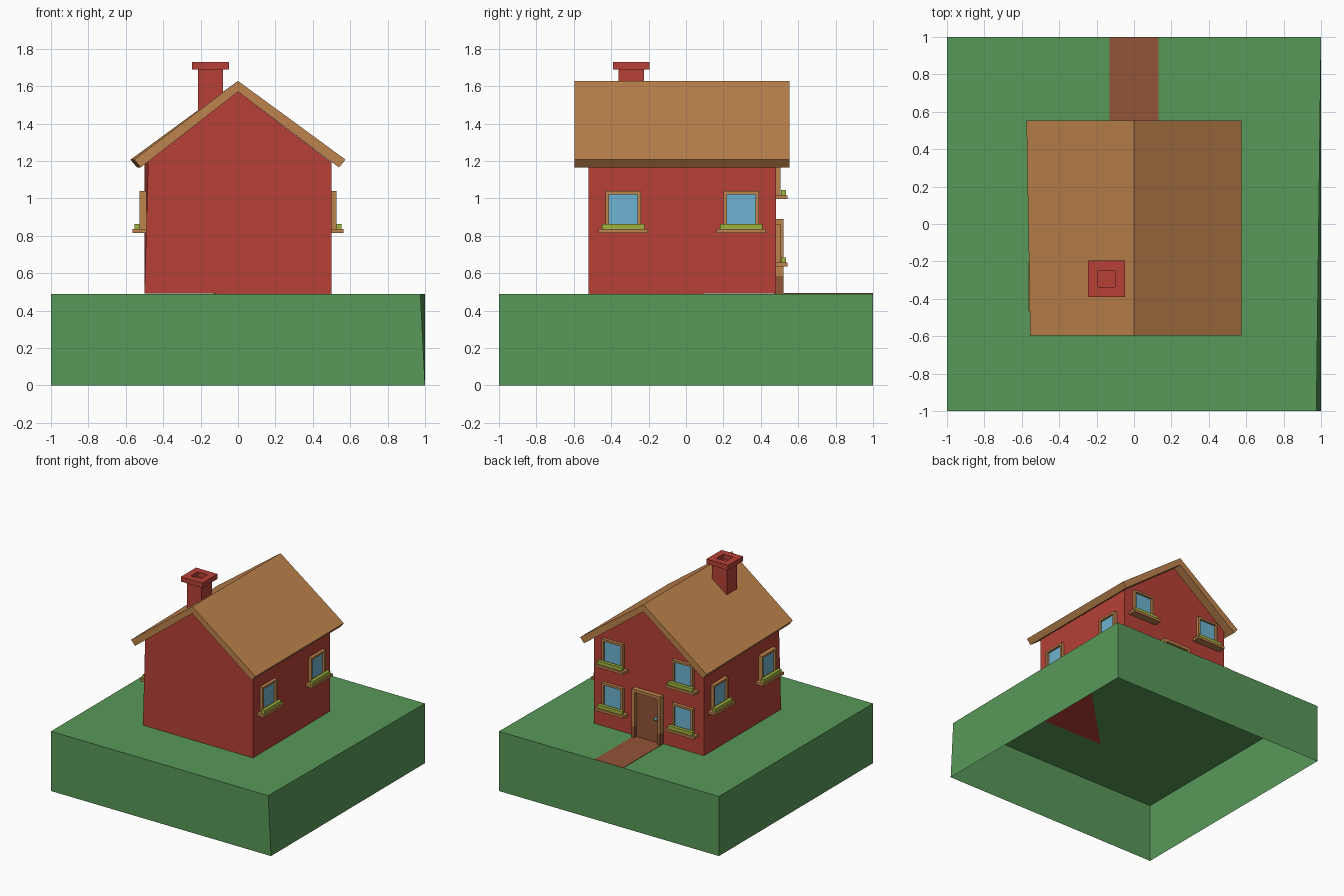
import bpy, bmesh, math
from mathutils import Matrix, Vector

if "Cube" in bpy.data.objects:
    bpy.data.objects.remove(bpy.data.objects["Cube"])


def material(name, r, g, b):
    lin = [((c / 255 + 0.055) / 1.055) ** 2.4 for c in (r, g, b)]
    m = bpy.data.materials.new(name)
    m.diffuse_color = (*lin, 1)
    m.use_nodes = True
    m.node_tree.nodes["Principled BSDF"].inputs["Base Color"].default_value = m.diffuse_color
    return m


GREEN = material("grass green", 88, 152, 88)
RED = material("brick red", 183, 64, 55)
TAN = material("tan wood", 189, 131, 76)
BROWN = material("dark brown", 146, 83, 55)
BLUE = material("glass blue", 109, 179, 209)
LIME = material("plant green", 160, 180, 62)


def finish(name, bm, mat, matrix=Matrix()):
    bmesh.ops.recalc_face_normals(bm, faces=bm.faces)
    mesh = bpy.data.meshes.new(name)
    bm.to_mesh(mesh)
    bm.free()
    mesh.materials.append(mat)
    ob = bpy.data.objects.new(name, mesh)
    ob.matrix_world = matrix
    bpy.context.collection.objects.link(ob)
    return ob


def boxes(name, mat, *spans, matrix=Matrix()):
    """One object from boxes given as (x0, x1, y0, y1, z0, z1)."""
    bm = bmesh.new()
    for x0, x1, y0, y1, z0, z1 in spans:
        m = Matrix.Translation(((x0 + x1) / 2, (y0 + y1) / 2, (z0 + z1) / 2))
        m = m @ Matrix.Diagonal((x1 - x0, y1 - y0, z1 - z0, 1))
        bmesh.ops.create_cube(bm, size=1, matrix=m)
    return finish(name, bm, mat, matrix)


def extrude_y(name, mat, profile, y0, y1):
    """Closed prism from an (x, z) profile."""
    bm = bmesh.new()
    a = [bm.verts.new((x, y0, z)) for x, z in profile]
    b = [bm.verts.new((x, y1, z)) for x, z in profile]
    bm.faces.new(a)
    bm.faces.new(b[::-1])
    for i in range(len(a)):
        j = (i + 1) % len(a)
        bm.faces.new((a[i], b[i], b[j], a[j]))
    return finish(name, bm, mat)


def nudge(ob, near, offset):
    for v in ob.data.vertices:
        if (v.co - Vector(near)).length < 0.08:
            v.co += Vector(offset)


# Ground block, hollow and open underneath, one top corner pulled in
G = 0.49
ground = boxes("ground", GREEN, (-1, 1, -1, 1, 0, G))
bm = bmesh.new()
bm.from_mesh(ground.data)
bm.normal_update()
bmesh.ops.delete(bm, geom=[f for f in bm.faces if f.normal.z < -0.9], context='FACES')
bm.to_mesh(ground.data)
bm.free()
nudge(ground, (1, -1, G), (-0.025, 0, 0))

# Path
boxes("path", BROWN, (-0.13, 0.13, 0.48, 1, G, G + 0.003))

# House body with gable ends, slightly uneven corners
body = extrude_y("house_walls", RED,
                 [(-0.5, 0.492), (0.5, 0.492), (0.5, 1.193), (0, 1.57), (-0.5, 1.193)],
                 -0.52, 0.48)
nudge(body, (-0.5, -0.52, 1.193), (0.02, 0, 0.01))
nudge(body, (0.5, -0.52, 0.492), (0, 0, -0.005))

# Roof
roof = extrude_y("roof", TAN,
                 [(0, 1.628), (0.575, 1.207), (0.54, 1.165), (0, 1.57),
                  (-0.54, 1.165), (-0.575, 1.207)], -0.595, 0.553)
nudge(roof, (-0.557, -0.595, 1.186), (0.02, 0, 0))

# Chimney
boxes("chimney_stack", RED, (-0.213, -0.08, -0.36, -0.225, 1.42, 1.69))
cx, cy, o, h = -0.147, -0.293, 0.098, 0.045
boxes("chimney_cap", RED,
      (cx - o, cx + o, cy - o, cy - h, 1.69, 1.73),
      (cx - o, cx + o, cy + h, cy + o, 1.69, 1.73),
      (cx - o, cx - h, cy - h, cy + h, 1.69, 1.73),
      (cx + h, cx + o, cy - h, cy + h, 1.69, 1.73))


# Window: local x runs along the wall, local y points outwards
def window(tag, x, y, z, turn):
    m = Matrix.Translation((x, y, z)) @ Matrix.Rotation(math.radians(turn), 4, 'Z')
    boxes("window_frame_" + tag, TAN,
          (-0.095, -0.077, -0.01, 0.026, -0.11, 0.096),
          (0.077, 0.095, -0.01, 0.026, -0.11, 0.096),
          (-0.077, 0.077, -0.01, 0.026, 0.079, 0.096),
          (-0.077, 0.077, -0.01, 0.026, -0.11, -0.09), matrix=m)
    boxes("window_pane_" + tag, BLUE, (-0.077, 0.077, 0, 0.008, -0.09, 0.079), matrix=m)
    boxes("window_sill_" + tag, TAN, (-0.132, 0.132, -0.01, 0.064, -0.127, -0.107), matrix=m)
    boxes("window_plants_" + tag, LIME, (-0.113, 0.113, 0.027, 0.054, -0.107, -0.079), matrix=m)


for i, y in enumerate((-0.335, 0.295)):
    window(f"right_{i}", 0.5, y, 0.943, -90)
    window(f"left_{i}", -0.5, y, 0.943, 90)
for i, x in enumerate((-0.32, 0.32)):
    window(f"back_lower_{i}", x, 0.48, 0.763, 0)
    window(f"back_upper_{i}", x, 0.48, 1.123, 0)

# Door with frame, dark post feet and knob
boxes("door", BROWN, (-0.105, 0.105, 0.47, 0.492, G, 0.865))
boxes("door_frame", TAN,
      (-0.13, -0.105, 0.47, 0.52, 0.585, 0.865), (0.105, 0.13, 0.47, 0.52, 0.585, 0.865),
      (-0.13, 0.13, 0.47, 0.52, 0.865, 0.89))
boxes("door_post_feet", BROWN,
      (-0.13, -0.105, 0.47, 0.52, G, 0.585), (0.105, 0.13, 0.47, 0.52, G, 0.585))
bm = bmesh.new()
bmesh.ops.create_icosphere(bm, subdivisions=2, radius=0.016,
                           matrix=Matrix.Translation((-0.08, 0.505, 0.69)))
finish("door_knob", bm, BLUE)
